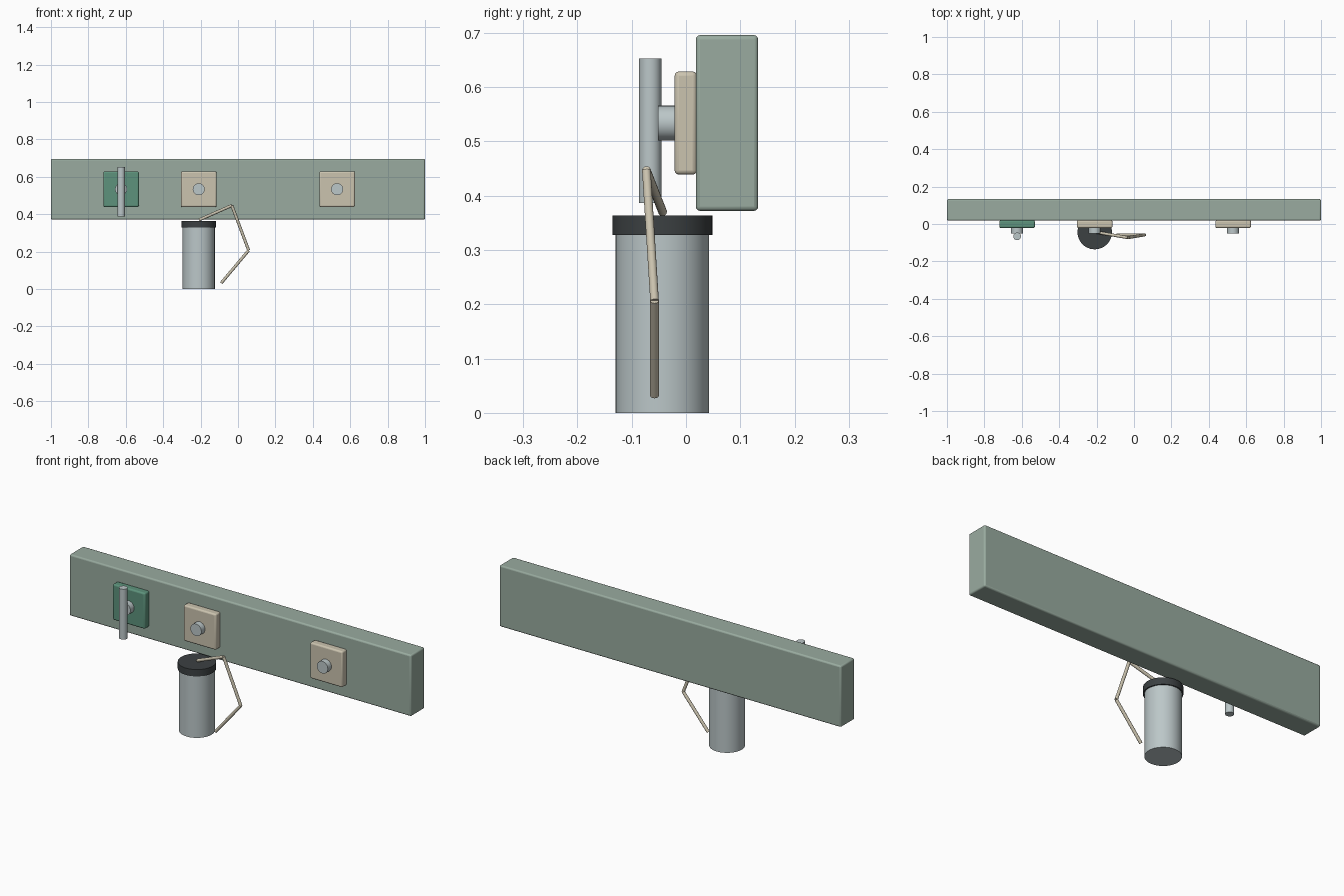
import bpy
import math
from mathutils import Vector

cube = bpy.data.objects.get("Cube")
if cube:
    bpy.data.objects.remove(cube, do_unlink=True)


def material(name, r, g, b):
    m = bpy.data.materials.new(name)
    m.use_nodes = True
    m.diffuse_color = (r, g, b, 1)
    m.node_tree.nodes["Principled BSDF"].inputs["Base Color"].default_value = (r, g, b, 1)
    return m


sage = material("sage green", 0.32, 0.41, 0.35)
green = material("deep green", 0.11, 0.29, 0.20)
cream = material("cream", 0.60, 0.55, 0.43)
metal = material("pale metal", 0.50, 0.57, 0.58)
dark = material("charcoal", 0.045, 0.052, 0.055)


def finish(name, mat):
    obj = bpy.context.object
    obj.name = name
    obj.data.materials.append(mat)
    bpy.ops.object.shade_smooth_by_angle(angle=math.radians(35))
    return obj


def box(name, low, high, bevel, mat):
    low, high = Vector(low), Vector(high)
    bpy.ops.mesh.primitive_cube_add(size=1, location=(low + high) / 2)
    bpy.context.object.scale = high - low
    bpy.ops.object.transform_apply(location=False, rotation=False, scale=True)
    obj = finish(name, mat)
    mod = obj.modifiers.new("rounded edges", "BEVEL")
    mod.width = bevel
    mod.segments = 3
    return obj


def rod(name, start, end, radius, mat, sides=32):
    start, end = Vector(start), Vector(end)
    axis = end - start
    bpy.ops.mesh.primitive_cylinder_add(
        vertices=sides, radius=radius, depth=axis.length,
        location=(start + end) / 2,
        rotation=axis.to_track_quat("Z", "Y").to_euler())
    return finish(name, mat)


# Wall board
box("board", (-1, 0.018, 0.372), (1, 0.133, 0.696), 0.008, sage)

# Square plates, each with a round peg
peg_z = 0.534
for label, x, mat in (("right", -0.625, green), ("middle", -0.21, cream), ("left", 0.53, cream)):
    box(label + "_plate", (x - 0.095, -0.021, peg_z - 0.095),
        (x + 0.095, 0.02, peg_z + 0.095), 0.008, mat)
    rod(label + "_peg", (x, -0.052, peg_z), (x, -0.015, peg_z), 0.032, metal)

# Upright handle on the right peg
rod("handle_bar", (-0.625, -0.066, 0.387), (-0.625, -0.066, 0.653), 0.0205, metal)

# Canister and lid
can_x, can_y = -0.21, -0.0435
rod("canister", (can_x, can_y, 0), (can_x, can_y, 0.335), 0.086, metal, 48)
rod("canister_lid", (can_x, can_y, 0.328), (can_x, can_y, 0.364), 0.092, dark, 48)

# Bent wire made of straight lengths
path = [(-0.207, -0.043, 0.37), (-0.033, -0.073, 0.447),
        (0.057, -0.058, 0.207), (-0.09, -0.058, 0.032)]
for i, (a, b) in enumerate(zip(path, path[1:])):
    rod(f"wire_length_{i + 1}", a, b, 0.008, cream, 16)
